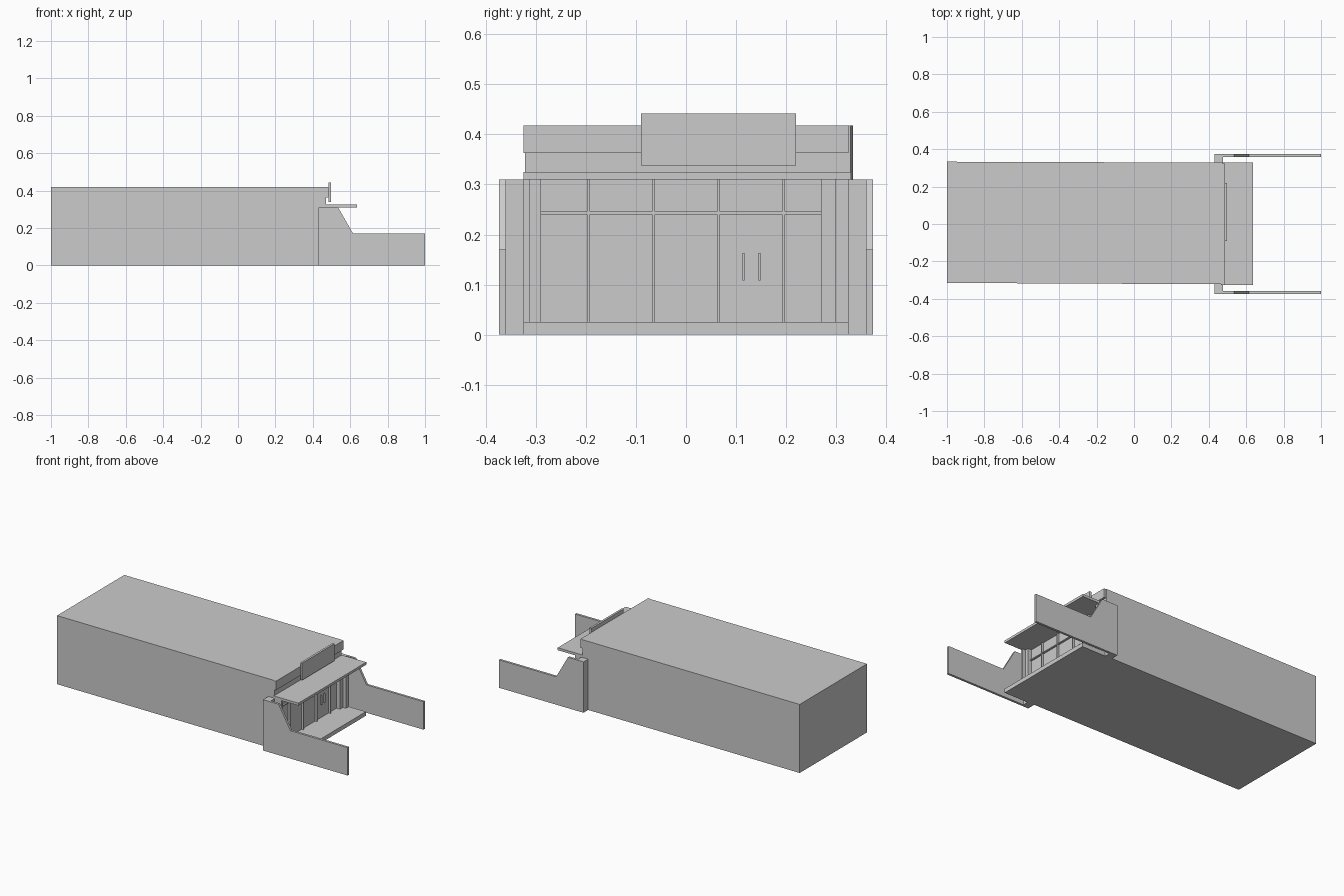
import bpy, bmesh

if "Cube" in bpy.data.objects:
    bpy.data.objects.remove(bpy.data.objects["Cube"])


def prism(name, pts, axis, lo, hi):
    """Extrude a 2D outline along y (points are x,z) or z (points are x,y)."""
    bm = bmesh.new()
    place = (lambda p, t: (p[0], t, p[1])) if axis == 'y' else (lambda p, t: (p[0], p[1], t))
    a = [bm.verts.new(place(p, lo)) for p in pts]
    b = [bm.verts.new(place(p, hi)) for p in pts]
    bm.faces.new(a)
    bm.faces.new(b)
    n = len(pts)
    for i in range(n):
        j = (i + 1) % n
        bm.faces.new((a[i], a[j], b[j], b[i]))
    bmesh.ops.recalc_face_normals(bm, faces=bm.faces)
    me = bpy.data.meshes.new(name)
    bm.to_mesh(me)
    bm.free()
    ob = bpy.data.objects.new(name, me)
    bpy.context.collection.objects.link(ob)
    return ob


def box(name, x0, x1, y0, y1, z0, z1):
    return prism(name, [(x0, y0), (x1, y0), (x1, y1), (x0, y1)], 'z', z0, z1)


# Long, very slightly skewed building volume
prism("main_building", [(-1, -0.315), (0.47, -0.322), (0.47, 0.328), (-1, 0.333)], 'z', 0, 0.418)

# Entrance slab and canopy
box("entrance_slab", 0.47, 0.635, -0.325, 0.325, 0, 0.025)
box("canopy", 0.465, 0.635, -0.325, 0.329, 0.31, 0.325)

# Upper facade band and blank sign board
box("parapet_band", 0.465, 0.483, -0.325, 0.325, 0.363, 0.418)
box("sign_board", 0.483, 0.496, -0.09, 0.22, 0.338, 0.442)

# Stepped side walls with a return joining them to the building
profile = [(0.43, 0), (1, 0), (1, 0.17), (0.615, 0.17), (0.535, 0.31), (0.43, 0.31)]
for side, s in (("left", -1), ("right", 1)):
    y0, y1 = sorted((s * 0.359, s * 0.373))
    prism(f"{side}_wing_wall", profile, 'y', y0, y1)
    y0, y1 = sorted((s * 0.32, s * 0.359))
    box(f"{side}_wall_return", 0.43, 0.475, y0, y1, 0, 0.31)

# Shop front glazing
box("shop_glass", 0.468, 0.476, -0.325, 0.325, 0.025, 0.31)

# Stepped jambs on both sides
for i, (y0, y1, x1) in enumerate([(-0.325, -0.313, 0.52), (-0.313, -0.29, 0.50),
                                  (0.27, 0.298, 0.50), (0.298, 0.325, 0.52)]):
    box(f"jamb_{i}", 0.47, x1, y0, y1, 0.025, 0.31)

# Mullions, transom rail and door handles
for i, y in enumerate((-0.195, -0.065, 0.065, 0.195)):
    box(f"mullion_{i}", 0.474, 0.488, y - 0.003, y + 0.003, 0.025, 0.31)
box("transom_rail", 0.474, 0.486, -0.29, 0.27, 0.24, 0.246)
for i, y in enumerate((0.115, 0.147)):
    box(f"door_handle_{i}", 0.476, 0.486, y - 0.002, y + 0.002, 0.108, 0.163)
